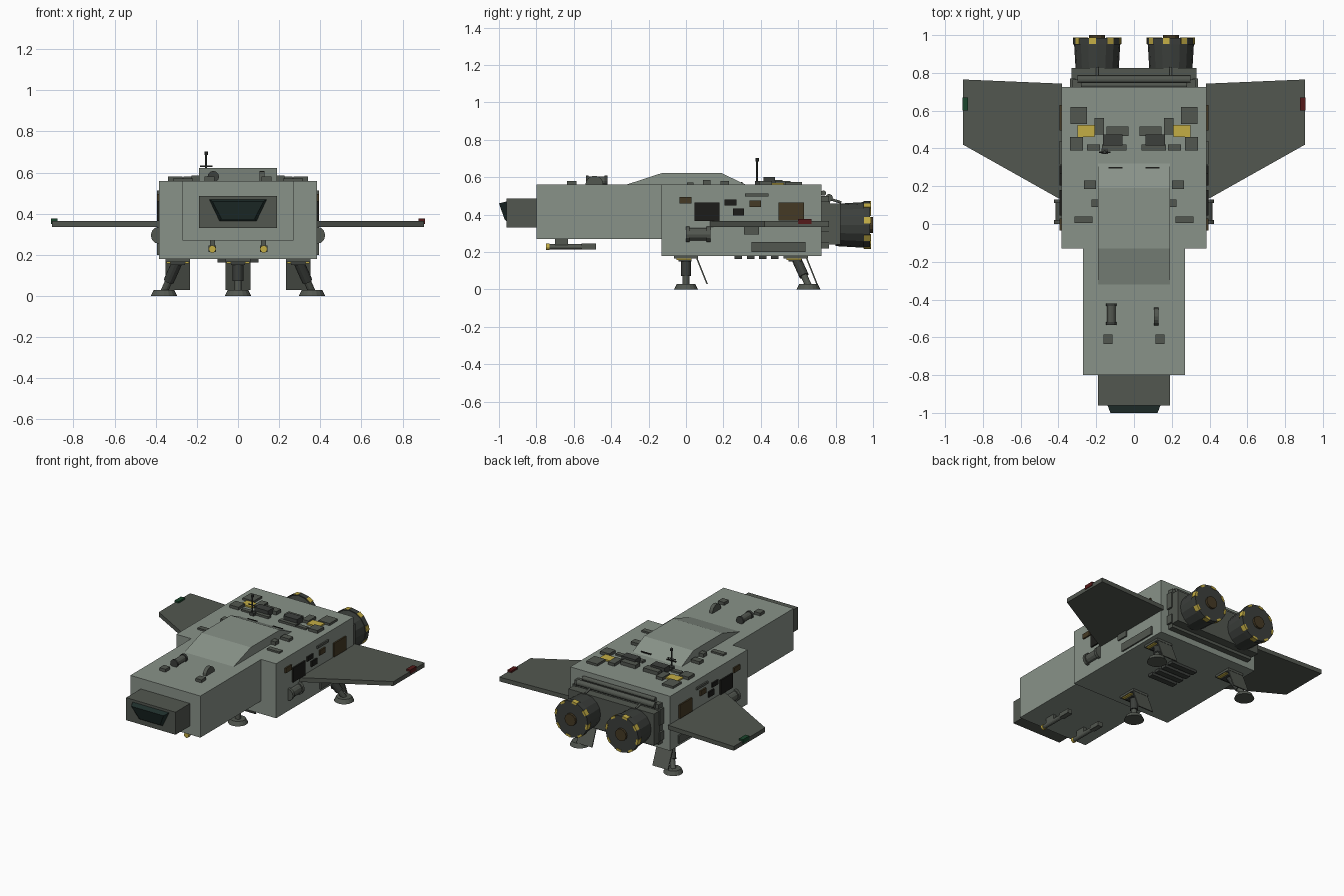
import bpy, bmesh, math
from mathutils import Vector

if "Cube" in bpy.data.objects:
    bpy.data.objects.remove(bpy.data.objects["Cube"])

def mat(name, r, g, b):
    m = bpy.data.materials.new(name)
    m.diffuse_color = (r, g, b, 1)
    m.use_nodes = True
    m.node_tree.nodes["Principled BSDF"].inputs["Base Color"].default_value = m.diffuse_color
    return m

HULL = mat("hull", .25, .29, .25)
DARK = mat("dark_grey", .085, .095, .08)
METAL = mat("gunmetal", .045, .05, .045)
BLACK = mat("black", .012, .012, .010)
BROWN = mat("brown", .06, .042, .018)
YELLOW = mat("yellow", .55, .42, .06)
GLASS = mat("glass", .015, .03, .027)
RED = mat("red", .09, .01, .01)
GREEN = mat("green", .01, .06, .025)

def finish(name, bm, m):
    bmesh.ops.recalc_face_normals(bm, faces=bm.faces)
    me = bpy.data.meshes.new(name)
    bm.to_mesh(me)
    bm.free()
    me.materials.append(m)
    ob = bpy.data.objects.new(name, me)
    bpy.context.collection.objects.link(ob)
    return ob

def loft(name, a, b, m):
    """Solid between two matching outlines."""
    bm = bmesh.new()
    va = [bm.verts.new(p) for p in a]
    vb = [bm.verts.new(p) for p in b]
    bm.faces.new(va)
    bm.faces.new(vb)
    n = len(va)
    for i in range(n):
        j = (i + 1) % n
        bm.faces.new((va[i], va[j], vb[j], vb[i]))
    return finish(name, bm, m)

def box(name, x0, x1, y0, y1, z0, z1, m=DARK):
    a = [(x0, y0), (x1, y0), (x1, y1), (x0, y1)]
    return loft(name, [(x, y, z0) for x, y in a], [(x, y, z1) for x, y in a], m)

def box2(name, x0, x1, y0, y1, z0, z1, m=DARK):
    for s, side in ((1, "right_"), (-1, "left_")):
        box(side + name, s * x0, s * x1, y0, y1, z0, z1, m)

def profile_x(name, pts, x0, x1, m):
    return loft(name, [(x0, y, z) for y, z in pts], [(x1, y, z) for y, z in pts], m)

def rod(name, p0, p1, r0, r1=None, m=DARK, n=16):
    p0, p1 = Vector(p0), Vector(p1)
    d = p1 - p0
    bm = bmesh.new()
    bmesh.ops.create_cone(bm, cap_ends=True, segments=n, radius1=r0,
                          radius2=r0 if r1 is None else r1, depth=d.length)
    q = d.to_track_quat('Z', 'Y').to_matrix().to_4x4()
    q.translation = (p0 + p1) / 2
    bm.transform(q)
    return finish(name, bm, m)

# Hull, nose and canopy
box("main_hull", -.385, .385, -.13, .725, .18, .56, HULL)
box("front_hull", -.27, .27, -.8, -.13, .27, .56, HULL)
box("cockpit_nose", -.19, .19, -.96, -.8, .33, .487)
profile_x("canopy", [(-.32, .56), (-.13, .622), (.19, .622), (.32, .56)], -.19, .19, HULL)
loft("cockpit_window",
     [(-.14, -.96, .47), (.14, -.96, .47), (.09, -.96, .365), (-.09, -.96, .365)],
     [(-.125, -1, .46), (.125, -1, .46), (.08, -.97, .375), (-.08, -.97, .375)], GLASS)
box2("canopy_slit", .06, .135, .295, .303, .56, .575, BLACK)

# Wings with tip lights
for s, side, light in ((1, "right", RED), (-1, "left", GREEN)):
    w = [(.38, .125), (.905, .42), (.905, .765), (.38, .743)]
    loft(side + "_wing", [(s * x, y, .335) for x, y in w], [(s * x, y, .365) for x, y in w], DARK)
    box(side + "_tip_light", s * .878, s * .909, .6, .67, .35, .377, light)

# Engine mount
box("mount_plate", -.325, .325, .72, .765, .22, .5)
box("mount_block", -.33, .33, .765, .825, .24, .46)
rod("mount_pipe", (-.3, .765, .49), (.3, .765, .49), .02)
rod("upper_pipe", (-.28, .735, .515), (.28, .735, .515), .014)
box2("mount_rib", .31, .338, .725, .77, .36, .47)
box2("mount_lug", .31, .338, .725, .77, .25, .31)

# Engines with striped rim and burner
for s, side in ((1, "right"), (-1, "left")):
    cx, cz = s * .195, .345
    rod(side + "_engine", (cx, .8, cz), (cx, .95, cz), .113, .122, METAL)
    rod(side + "_engine_rim", (cx, .95, cz), (cx, .985, cz), .127, .127, METAL)
    rod(side + "_burner", (cx, .95, cz), (cx, 1, cz), .042, .042, BROWN, 12)
    rod(side + "_fuel_pin", (cx, .765, .485), (cx, .83, .465), .007)
    for k in range(8):
        a = math.tau * (k + .25) / 8
        u, t = Vector((math.cos(a), 0, math.sin(a))), Vector((-math.sin(a), 0, math.cos(a)))
        c = Vector((cx, 0, cz))
        ring = [c + u * r + t * w for r, w in ((.112, -.018), (.127, -.018), (.127, .018), (.112, .018))]
        loft(side + "_rim_stripe", [p + Vector((0, .952, 0)) for p in ring],
             [p + Vector((0, .988, 0)) for p in ring], YELLOW)

# Landing gear: bay, sleeve, strut, foot and door
for name, bx, by, fx, fy in (("front", 0, 0, 0, 0), ("right", .293, .587, .36, .655),
                             ("left", -.293, .587, -.36, .655)):
    top, foot = Vector((bx, by, .17)), Vector((fx, fy, .02))
    mid = top.lerp(foot, .65)
    box(name + "_gear_bay", bx - .06, bx + .06, by - .065, by + .065, .165, .185)
    box(name + "_gear_hinge", bx - .035, bx + .035, by - .04, by + .03, .15, .17, METAL)
    for e in (-.045, .045):
        box(name + "_gear_marker", bx + e - .01, bx + e + .01, by - .05, by + .03, .158, .167, YELLOW)
    rod(name + "_gear_sleeve", top, mid, .026, .026, METAL, 12)
    rod(name + "_gear_strut", mid, foot, .018, .018, DARK, 12)
    rod(name + "_gear_foot", (fx, fy, 0), (fx, fy, .028), .064, .05, DARK)
    profile_x(name + "_gear_door", [(by + .055, .165), (by + .063, .165), (by + .117, .03),
                                    (by + .109, .03)], bx - .06, bx + .06, DARK)

# Belly vent
for i in range(4):
    box("vent_slat", -.1, .1, .26 + .065 * i, .3 + .065 * i, .162, .182, METAL)

# Chin guns
for s, side in ((1, "right"), (-1, "left")):
    x = s * .125
    rod(side + "_gun", (x, -.735, .228), (x, -.48, .228), .015, .015, DARK, 12)
    rod(side + "_gun_tip", (x, -.748, .228), (x, -.73, .228), .018, .018, YELLOW, 12)
    box(side + "_gun_pylon", x - .012, x + .012, -.7, -.63, .23, .275)
    box(side + "_gun_breech", x - .018, x + .018, -.56, -.48, .215, .245)

# Side panels (y0, y1, z0, z1)
for y0, y1, z0, z1, m in (
        (.045, .18, .365, .465, BLACK), (-.035, .03, .46, .495, BROWN), (.205, .27, .45, .48, BLACK),
        (.25, .31, .395, .433, BLACK), (.34, .4, .44, .475, BROWN), (.315, .44, .497, .513, DARK),
        (.495, .63, .37, .465, BROWN), (.31, .39, .295, .34, DARK), (.35, .64, .2, .255, DARK)):
    box2("side_panel", .38, .395, y0, y1, z0, z1, m)
for s, side in ((1, "right"), (-1, "left")):
    x = s * .382
    rod(side + "_side_tank", (x, .015, .295), (x, .115, .295), .034, .034, DARK, 12)
    rod(side + "_tank_cap_front", (x, 0, .295), (x, .02, .295), .042, .042, DARK, 12)
    rod(side + "_tank_cap_rear", (x, .11, .295), (x, .13, .295), .042, .042, DARK, 12)

# Roof equipment (x0, x1, y0, y1, z1)
for x0, x1, y0, y1, z1, m in (
        (.25, .335, .53, .62, .575, DARK), (.21, .3, .46, .525, .57, YELLOW), (.16, .21, .475, .56, .58, DARK),
        (.27, .34, .39, .46, .58, DARK), (.06, .165, .415, .475, .6, METAL), (.03, .145, .465, .515, .585, DARK),
        (.18, .25, .39, .42, .572, DARK), (.04, .17, .39, .42, .575, DARK), (.2, .265, .185, .23, .58, DARK),
        (.19, .225, .09, .13, .585, DARK), (.22, .315, .005, .04, .572, DARK),
        (.115, .162, -.635, -.585, .58, DARK)):
    box2("roof_box", x0, x1, y0, y1, .55, z1, m)

# Front roof canister and disc
rod("roof_canister", (-.12, -.53, .58), (-.12, -.425, .58), .023, .023, DARK, 12)
for y in (-.535, -.435):
    rod("canister_cap", (-.12, y, .58), (-.12, y + .015, .58), .028, .028, METAL, 12)
rod("roof_disc", (.105, -.49, .56), (.13, -.49, .56), .048, .048, DARK)

# Antenna
box("antenna_base", -.172, -.138, .37, .4, .56, .58, METAL)
rod("antenna_mast", (-.155, .38, .56), (-.155, .38, .695), .005, .005, METAL, 8)
rod("antenna_tip", (-.155, .38, .685), (-.155, .38, .702), .009, .009, METAL, 8)
rod("antenna_bar", (-.185, .38, .63), (-.125, .38, .63), .004, .004, METAL, 8)
